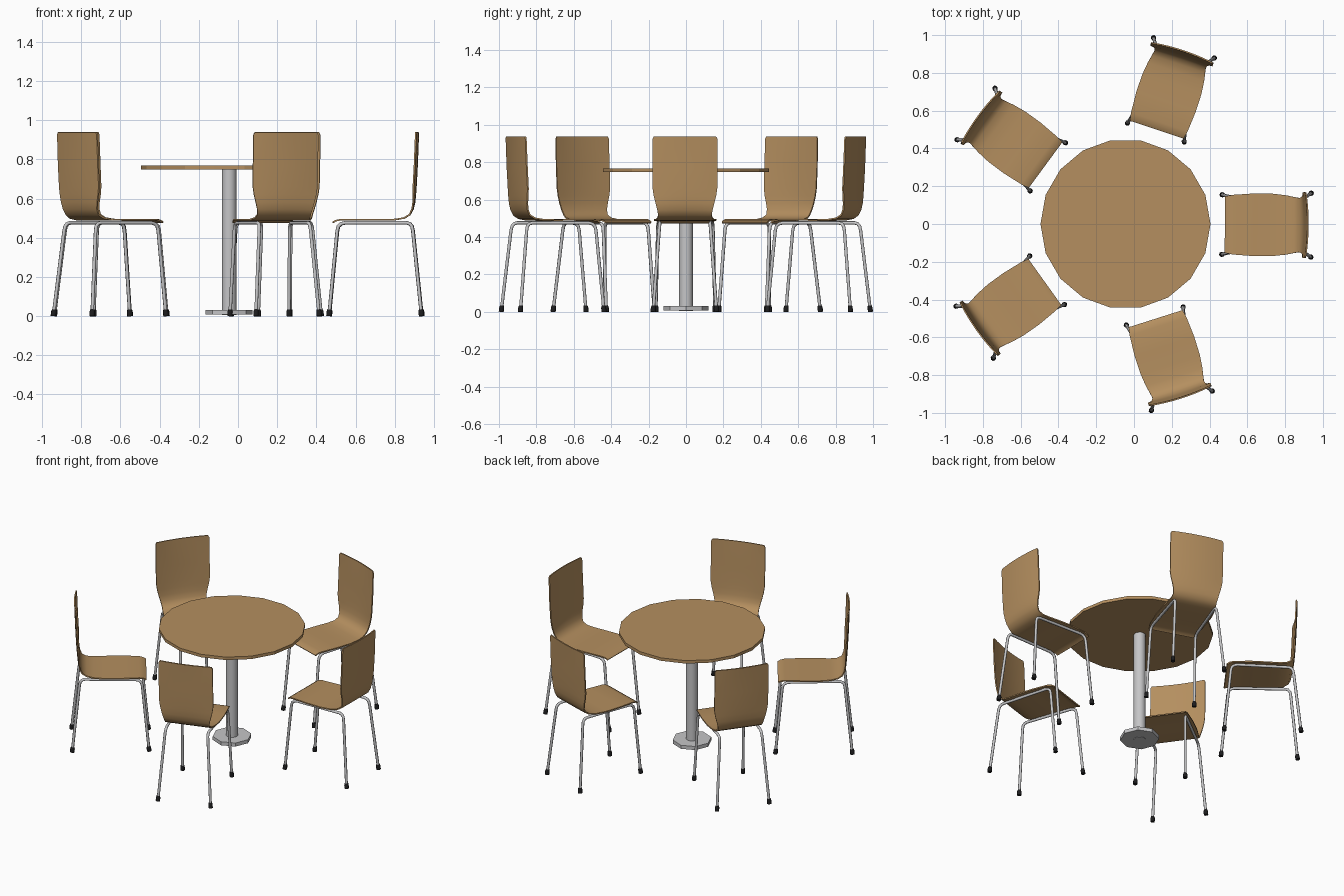
import bpy, bmesh, math
from mathutils import Vector, Matrix

if "Cube" in bpy.data.objects:
    bpy.data.objects.remove(bpy.data.objects["Cube"])


def material(name, rgb):
    m = bpy.data.materials.new(name)
    m.diffuse_color = (*rgb, 1)
    m.use_nodes = True
    m.node_tree.nodes["Principled BSDF"].inputs["Base Color"].default_value = m.diffuse_color
    return m


WOOD = material("light wood", (0.46, 0.275, 0.115))
STEEL = material("grey steel", (0.56, 0.56, 0.57))
RUBBER = material("black rubber", (0.012, 0.012, 0.013))
CENTRE = Vector((-0.045, 0, 0))


def finish(bm, name, mat, smooth=None):
    bmesh.ops.recalc_face_normals(bm, faces=bm.faces)
    me = bpy.data.meshes.new(name)
    bm.to_mesh(me)
    bm.free()
    me.materials.append(mat)
    if smooth:
        me.polygons.foreach_set("use_smooth", [True] * len(me.polygons))
        me.set_sharp_from_angle(angle=math.radians(smooth))
    return me


def place(me, name, matrix):
    ob = bpy.data.objects.new(name, me)
    bpy.context.collection.objects.link(ob)
    ob.matrix_world = matrix
    return ob


def lathe_ring(bm, r, z, sides):
    return [bm.verts.new((r * math.cos(a), r * math.sin(a), z))
            for a in (2 * math.pi * i / sides for i in range(sides))]


def bridge(bm, a, b):
    n = len(a)
    for i in range(n):
        bm.faces.new((a[i], a[(i + 1) % n], b[(i + 1) % n], b[i]))


def disc(r, z0, z1, sides, name, mat, smooth=None):
    bm = bmesh.new()
    a, b = lathe_ring(bm, r, z0, sides), lathe_ring(bm, r, z1, sides)
    bridge(bm, a, b)
    bm.faces.new(a)
    bm.faces.new(b)
    return finish(bm, name, mat, smooth)


def sweep(bm, path, radii, sides=8):
    """Tube along a path lying roughly in the xz plane."""
    pts = [Vector(p) for p in path]
    rings = []
    for i, p in enumerate(pts):
        before = (p - pts[i - 1]).normalized() if i else Vector()
        after = (pts[i + 1] - p).normalized() if i < len(pts) - 1 else Vector()
        t = (before + after).normalized()
        n = Vector((0, 1, 0))
        n = (n - t * n.dot(t)).normalized()
        m = t.cross(n)
        rings.append([bm.verts.new(p + radii[i] * (n * math.cos(a) + m * math.sin(a)))
                      for a in (2 * math.pi * k / sides for k in range(sides))])
    for a, b in zip(rings, rings[1:]):
        bridge(bm, a, b)
    bm.faces.new(rings[0])
    bm.faces.new(rings[-1])


# Table
at_table = Matrix.Translation(CENTRE)
place(disc(0.45, 0.748, 0.768, 18, "table_top", WOOD), "table_top", at_table)
place(disc(0.12, 0.008, 0.032, 8, "table_base", STEEL), "table_base", at_table)
place(disc(0.037, 0.006, 0.75, 16, "table_column", STEEL, 40), "table_column", at_table)

# Bent plywood shell: distance from table centre, height, half width
PROFILE = [(.530, .474, .150), (.545, .483, .153), (.570, .488, .158), (.680, .488, .166),
           (.780, .487, .165), (.850, .489, .157), (.895, .497, .148), (.925, .515, .143),
           (.942, .545, .148), (.950, .580, .157), (.954, .620, .167), (.957, .660, .173),
           (.963, .770, .174), (.969, .926, .173), (.970, .938, .166)]
COLS = 8
THICK = 0.008


def shell_mesh():
    bm = bmesh.new()
    layers = []
    for side in (0, 1):
        rows = []
        for i, (x, z, w) in enumerate(PROFILE):
            p, q = PROFILE[max(i - 1, 0)], PROFILE[min(i + 1, len(PROFILE) - 1)]
            t = Vector((q[0] - p[0], q[1] - p[1])).normalized()
            ox, oz = -t.y * THICK * side, t.x * THICK * side
            bend = 0.012 * min(max((z - 0.5) / 0.15, 0), 1)
            rows.append([bm.verts.new((x + ox - bend * v * v, v * w, z + oz))
                         for v in (2 * k / COLS - 1 for k in range(COLS + 1))])
        for a, b in zip(rows, rows[1:]):
            for k in range(COLS):
                bm.faces.new((a[k], a[k + 1], b[k + 1], b[k]))
        layers.append(rows)

    def outline(r):
        return r[0] + [row[-1] for row in r[1:-1]] + r[-1][::-1] + [row[0] for row in r[-2:0:-1]]
    bridge(bm, outline(layers[0]), outline(layers[1]))
    return finish(bm, "seat_shell", WOOD, 50)


# Steel side frames: front leg, seat rail and rear leg in one bent tube
FRAME = [(.511, .158, .01), (.552, .148, .435), (.558, .147, .458), (.572, .146, .471),
         (.592, .145, .476), (.905, .135, .476), (.922, .135, .471), (.933, .136, .458),
         (.938, .138, .435), (.982, .169, .01)]


def frame_mesh(feet):
    bm = bmesh.new()
    for s in (-1, 1):
        path = [Vector((x, s * y, z)) for x, y, z in FRAME]
        if feet:
            for foot, up in ((path[0], path[1]), (path[-1], path[-2])):
                d = (up - foot) / (up.z - foot.z)
                sweep(bm, [foot - d * .01, foot + d * .012, foot + d * .024], [.014, .014, .011])
        else:
            sweep(bm, path, [.009] * len(path))
    return finish(bm, "leg_feet" if feet else "leg_frame", RUBBER if feet else STEEL, 50)


# Five chairs around the table
shell, frame, feet = shell_mesh(), frame_mesh(False), frame_mesh(True)
for i in range(5):
    turn = at_table @ Matrix.Rotation(math.radians(72 * i - 0.35), 4, 'Z')
    place(shell, f"chair_{i + 1}_seat", turn)
    place(frame, f"chair_{i + 1}_legs", turn)
    place(feet, f"chair_{i + 1}_feet", turn)
